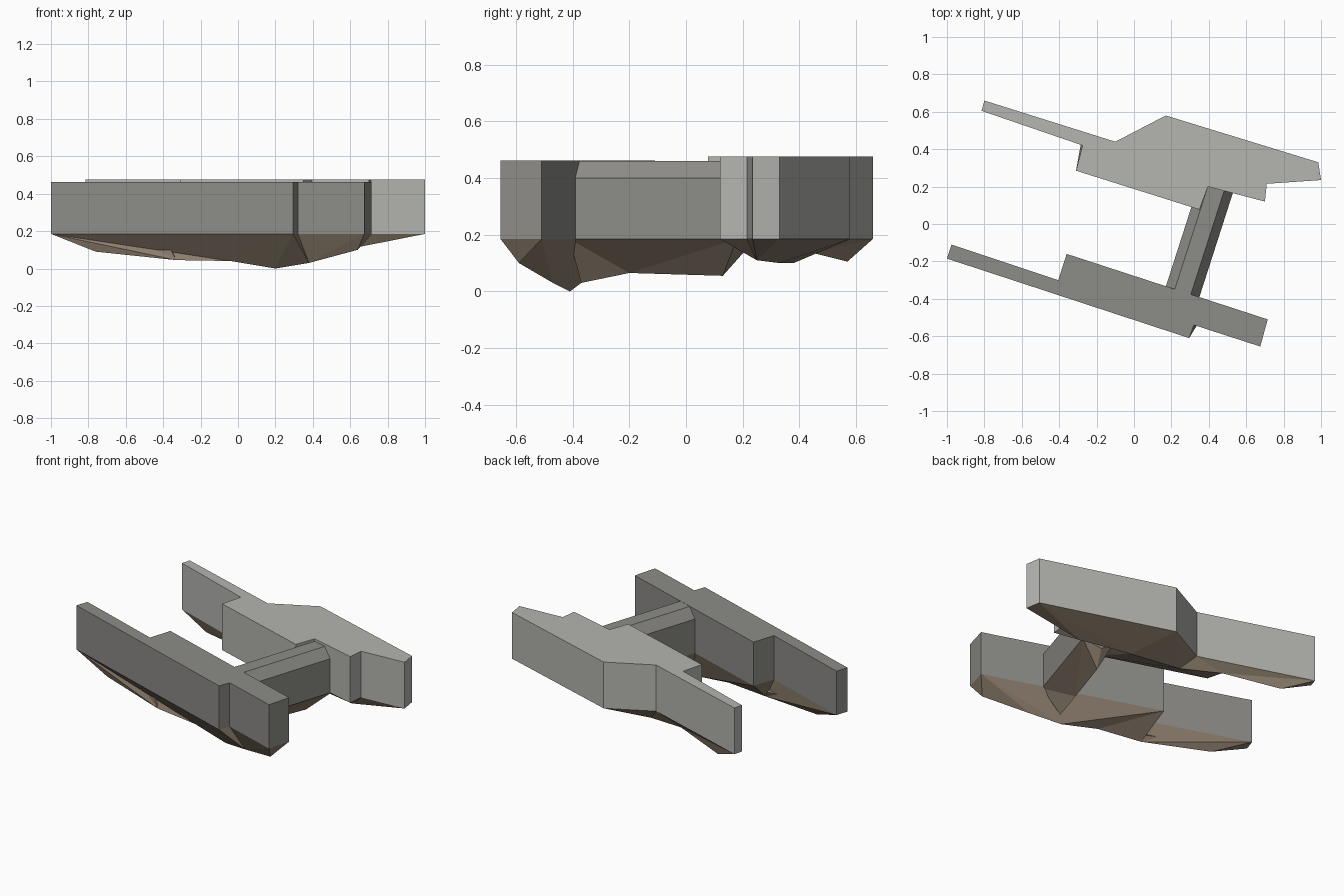
import bpy, bmesh
from mathutils import Vector

if "Cube" in bpy.data.objects:
    bpy.data.objects.remove(bpy.data.objects["Cube"])


def material(name, rgb):
    m = bpy.data.materials.new(name)
    m.diffuse_color = (*rgb, 1)
    m.use_nodes = True
    m.node_tree.nodes["Principled BSDF"].inputs["Base Color"].default_value = m.diffuse_color
    return m


light_grey = material("light grey", (0.46, 0.46, 0.435))
dark_grey = material("dark grey", (0.265, 0.262, 0.245))
brown = material("earth brown", (0.26, 0.205, 0.15))

BASE = 0.185  # height where the walls meet the rock


def finish(name, bm, mat):
    bmesh.ops.recalc_face_normals(bm, faces=bm.faces)
    mesh = bpy.data.meshes.new(name)
    bm.to_mesh(mesh)
    bm.free()
    mesh.materials.append(mat)
    bpy.context.collection.objects.link(bpy.data.objects.new(name, mesh))


def bridge_loops(name, loop_a, loop_b, mat):
    """Solid between two matching closed loops."""
    bm = bmesh.new()
    a = [bm.verts.new(p) for p in loop_a]
    b = [bm.verts.new(p) for p in loop_b]
    bm.faces.new(a)
    bm.faces.new(b)
    for i in range(len(a)):
        j = (i + 1) % len(a)
        bm.faces.new((a[i], a[j], b[j], b[i]))
    finish(name, bm, mat)


def walls(name, outline, top, mat):
    bridge_loops(name, [(x, y, BASE) for x, y in outline],
                 [(x, y, top) for x, y in outline], mat)


def rock(name, outline, keel):
    """Faceted underside: each outline corner joins its nearest keel point."""
    bm = bmesh.new()
    ring = [bm.verts.new((x, y, BASE)) for x, y in outline]
    ks = [bm.verts.new(p) for p in keel]
    near = [min(range(len(ks)), key=lambda k: (ks[k].co.xy - v.co.xy).length) for v in ring]
    bm.faces.new(ring)
    for i, a in enumerate(ring):
        j = (i + 1) % len(ring)
        b, ka, kb = ring[j], near[i], near[j]
        step = 1 if kb > ka else -1
        mid = ka + step * (abs(kb - ka) // 2)
        for k in range(ka, mid, step):
            bm.faces.new((a, ks[k], ks[k + step]))
        bm.faces.new((a, b, ks[mid]))
        for k in range(mid, kb, step):
            bm.faces.new((b, ks[k], ks[k + step]))
    finish(name, bm, brown)


# Front hull
front = [(-1, -.185), (.295, -.61), (.32, -.54), (.675, -.655),
         (.715, -.51), (-.36, -.16), (-.405, -.30), (-.975, -.11)]
walls("front_hull", front, 0.462, dark_grey)
rock("front_rock", front, [(-.76, -.22, .09), (-.33, -.33, .045), (-.04, -.37, .04),
                           (.2, -.41, 0), (.38, -.47, .03), (.64, -.59, .1)])

# Back hull
back = [(-.815, .605), (-.275, .42), (-.31, .285), (.35, .077), (.395, .20),
        (.70, .12), (.71, .215), (1, .235), (.985, .33), (.17, .58),
        (-.10, .44), (-.80, .66)]
walls("back_hull", back, 0.477, light_grey)
rock("back_rock", back, [(-.62, .57, .105), (-.28, .45, .135), (-.02, .38, .1),
                         (.3, .33, .1), (.62, .25, .11)])

# Chamfered corridor joining the hulls
origin = Vector((.17, -.335, 0))
along = Vector((.306, .952, 0))
across = Vector((.952, -.306, 0))
profile = [(0, BASE), (0, .40), (.05, .461), (.14, .461), (.188, .40), (.188, BASE)]


def section(s):
    return [origin + along * s + across * u + Vector((0, 0, z)) for u, z in profile]


near_end, far_end = section(-.02), section(.60)
bridge_loops("corridor", near_end, far_end, dark_grey)
corners = [near_end[0], near_end[-1], far_end[-1], far_end[0]]
rock("corridor_rock", [(p.x, p.y) for p in corners],
     [(.24, -.37, .03), (.27, -.2, .065), (.385, .13, .055), (.42, .21, .145)])
